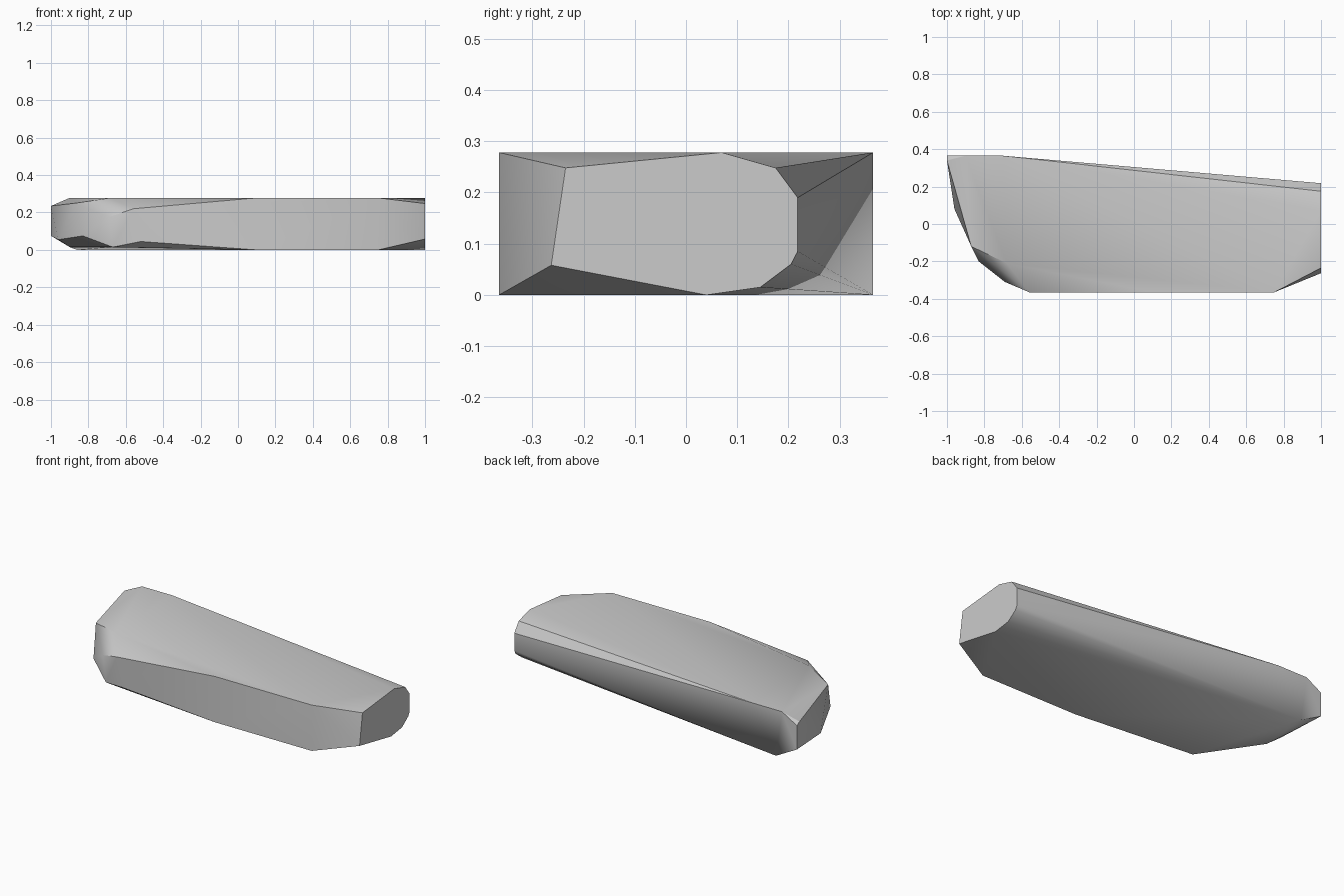
import bpy
import bmesh
import math

default_cube = bpy.data.objects.get("Cube")
if default_cube:
    bpy.data.objects.remove(default_cube, do_unlink=True)

HALF_LENGTH, HALF_DEPTH, HEIGHT = 1.0, 0.365, 0.278


def make_material(name, colour):
    material = bpy.data.materials.new(name)
    material.use_nodes = True
    material.diffuse_color = colour
    material.node_tree.nodes["Principled BSDF"].inputs["Base Color"].default_value = colour
    return material


def hull_object(name, points, material, sharp_angle):
    """Wrap a convex solid around the given points and merge its flat facets."""
    bm = bmesh.new()
    for point in points:
        bm.verts.new(point)
    result = bmesh.ops.convex_hull(bm, input=bm.verts[:])
    loose = {e for e in result["geom_interior"] + result["geom_unused"]
             if isinstance(e, bmesh.types.BMVert)}
    bmesh.ops.delete(bm, geom=list(loose), context="VERTS")
    bmesh.ops.dissolve_limit(bm, angle_limit=math.radians(2),
                             verts=bm.verts[:], edges=bm.edges[:])
    bmesh.ops.recalc_face_normals(bm, faces=bm.faces[:])

    mesh = bpy.data.meshes.new(name)
    bm.to_mesh(mesh)
    bm.free()
    mesh.materials.append(material)
    obj = bpy.data.objects.new(name, mesh)
    bpy.context.collection.objects.link(obj)

    bpy.ops.object.select_all(action="DESELECT")
    obj.select_set(True)
    bpy.context.view_layer.objects.active = obj
    bpy.ops.object.shade_smooth_by_angle(angle=math.radians(sharp_angle))
    return obj


# Flat cut end of the slab: (y, z) outline
cut_end = [(-0.235, 0.248), (0.07, HEIGHT), (0.175, 0.248), (0.218, 0.19),
           (0.218, 0.085), (0.205, 0.06), (0.145, 0.015), (0.04, 0), (-0.263, 0.058)]

# Upright front side: (x, z) outline
front_side = [(-0.56, 0.22), (0.1, HEIGHT), (0.75, HEIGHT),
              (0.75, 0), (0.1, 0), (-0.52, 0.045)]

# Rear corner: (x, z) outline
rear_corner = [(-0.7, HEIGHT), (-0.9, HEIGHT), (-1, 0.22), (-1, 0.075), (-0.86, 0)]

# Chipped nose, upper rim then lower rim: (x, y, z)
nose = [(-1, 0.34, 0.235), (-0.87, -0.12, 0.25), (-0.68, -0.21, HEIGHT),
        (-0.69, -0.31, 0.175), (-0.83, -0.2, 0.075), (-0.67, -0.31, 0.015),
        (-0.96, 0.08, 0.055), (-0.9, 0.03, 0.015)]

points = [(HALF_LENGTH, y, z) for y, z in cut_end]
points += [(x, -HALF_DEPTH, z) for x, z in front_side]
points += [(x, HALF_DEPTH, z) for x, z in rear_corner]
points += nose

stone_grey = make_material("stone grey", (0.6, 0.6, 0.6, 1.0))
hull_object("stone_slab", points, stone_grey, 30)
